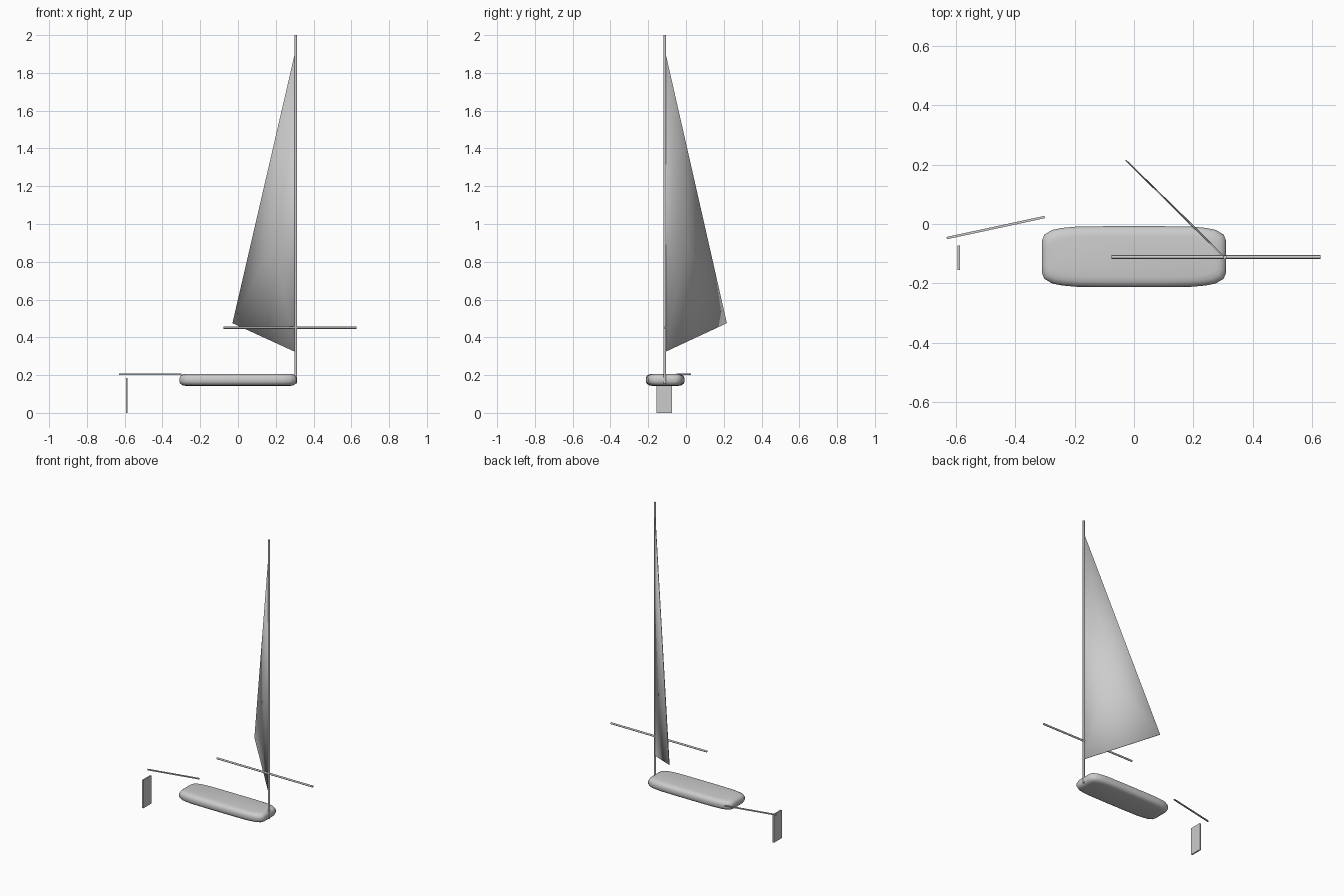
import bpy, bmesh, math
from mathutils import Vector

if "Cube" in bpy.data.objects:
    bpy.data.objects.remove(bpy.data.objects["Cube"])


def make(name, bm, angle=None):
    bmesh.ops.recalc_face_normals(bm, faces=bm.faces)
    me = bpy.data.meshes.new(name)
    bm.to_mesh(me)
    bm.free()
    ob = bpy.data.objects.new(name, me)
    bpy.context.collection.objects.link(ob)
    bpy.ops.object.select_all(action='DESELECT')
    ob.select_set(True)
    bpy.context.view_layer.objects.active = ob
    if angle is not None:
        bpy.ops.object.shade_smooth_by_angle(angle=math.radians(angle))
    return ob


def rod(name, a, b, radius, sides=16):
    a, b = Vector(a), Vector(b)
    bm = bmesh.new()
    bmesh.ops.create_cone(bm, cap_ends=True, segments=sides, radius1=radius,
                          radius2=radius, depth=(b - a).length)
    rot = (b - a).to_track_quat('Z', 'Y').to_matrix()
    for v in bm.verts:
        v.co = rot @ v.co + (a + b) / 2
    return make(name, bm, 40)


def box(name, centre, size, turn=0):
    bm = bmesh.new()
    bmesh.ops.create_cube(bm, size=1)
    for v in bm.verts:
        v.co = Vector([c * s for c, s in zip(v.co, size)])
        c, s = math.cos(turn), math.sin(turn)
        v.co = Vector((c * v.co.x - s * v.co.y, s * v.co.x + c * v.co.y, v.co.z)) + Vector(centre)
    return make(name, bm)


# Hull: rounded plan outline lofted through inset levels
quarter = [(0.31, 0.03), (0.309, 0.055), (0.302, 0.074), (0.275, 0.09), (0.24, 0.097),
           (0.195, 0.101), (0.1, 0.1025)]
outline = quarter + [(-x, y) for x, y in reversed(quarter)]
outline += [(-x, -y) for x, y in outline]
levels = [(0.143, 0.034), (0.146, 0.018), (0.153, 0.006), (0.165, 0.0),
          (0.185, 0.0), (0.197, 0.006), (0.204, 0.018), (0.207, 0.034)]
bm = bmesh.new()
rings = [[bm.verts.new((x * (1 - d / 0.31), -0.11 + y * (1 - d / 0.1025), z)) for x, y in outline]
         for z, d in levels]
n = len(outline)
for lo, hi in zip(rings, rings[1:]):
    for i in range(n):
        bm.faces.new((lo[i], lo[(i + 1) % n], hi[(i + 1) % n], hi[i]))
bm.faces.new(rings[0])
bm.faces.new(rings[-1])
make("hull", bm, 60)

# Mast and boom
rod("mast", (0.306, -0.112, 0.155), (0.306, -0.112, 2.0), 0.0065)
rod("boom", (-0.076, -0.111, 0.451), (0.627, -0.111, 0.451), 0.006)

# Sail: thin triangle with a barely raised middle on both sides
corners = [Vector(p) for p in ((0.304, -0.111, 1.91), (0.304, -0.111, 0.323), (-0.028, 0.215, 0.475))]
normal = (corners[1] - corners[0]).cross(corners[2] - corners[0]).normalized()
middle = sum(corners, Vector()) / 3
bm = bmesh.new()
sides = []
for s in (-1, 1):
    rim = [bm.verts.new(p + normal * s * 0.002) for p in corners]
    hub = bm.verts.new(middle + normal * s * 0.0035)
    for i in range(3):
        bm.faces.new((rim[i], rim[(i + 1) % 3], hub))
    sides.append(rim)
for i in range(3):
    j = (i + 1) % 3
    bm.faces.new((sides[0][i], sides[0][j], sides[1][j], sides[1][i]))
make("sail", bm, 180)

# Tiller and rudder
tilt = math.atan2(0.071, 0.33)
box("tiller", (-0.465, -0.012, 0.204), (0.337, 0.008, 0.007), tilt)
box("rudder_blade", (-0.589, -0.114, 0.093), (0.009, 0.082, 0.186))
